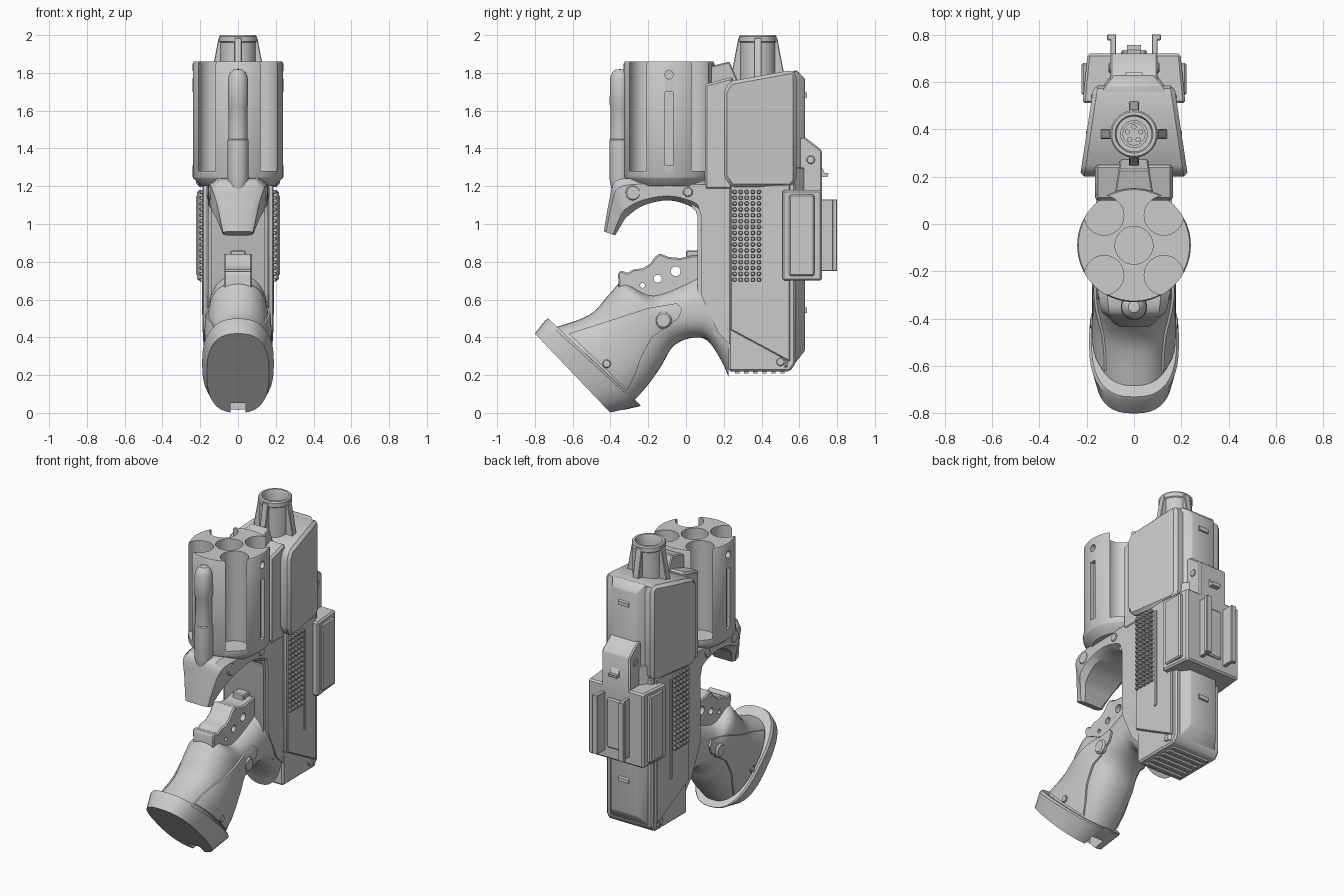
import bpy, bmesh, math
from math import cos, sin, pi


def finish(name, bm, bevel=0.0, seg=1):
    bmesh.ops.remove_doubles(bm, verts=bm.verts, dist=1e-5)
    bmesh.ops.recalc_face_normals(bm, faces=bm.faces)
    if bevel:
        es = [e for e in bm.edges if len(e.link_faces) == 2 and e.calc_face_angle() > 0.45]
        bmesh.ops.bevel(bm, geom=es, offset=bevel, segments=seg, affect='EDGES', clamp_overlap=True)
    me = bpy.data.meshes.new(name)
    bm.to_mesh(me)
    bm.free()
    ob = bpy.data.objects.new(name, me)
    bpy.context.collection.objects.link(ob)
    return ob


def skin(bm, rings, caps=True):
    rs = [[bm.verts.new(p) for p in r] for r in rings]
    n = len(rs[0])
    for a, b in zip(rs, rs[1:]):
        for i in range(n):
            bm.faces.new((a[i], a[(i + 1) % n], b[(i + 1) % n], b[i]))
    if caps:
        bm.faces.new(rs[0])
        bm.faces.new(rs[-1])


def prism(name, prof, w, bevel=0.0, x0=0.0, seg=1):
    """Side profile (y, z) extruded across x to half-width w (number or function of y, z)."""
    f = w if callable(w) else (lambda y, z: w)
    bm = bmesh.new()
    skin(bm, [[(x0 + s * f(y, z), y, z) for y, z in prof] for s in (-1, 1)])
    return finish(name, bm, bevel, seg)


def box(name, x, y, z, bevel=0.0):
    return prism(name, [(y[0], z[0]), (y[1], z[0]), (y[1], z[1]), (y[0], z[1])],
                 (x[1] - x[0]) / 2, bevel, (x[0] + x[1]) / 2)


def lathe(name, prof, x=0.0, y=0.0, n=48):
    bm = bmesh.new()
    skin(bm, [[(x + r * cos(2 * pi * i / n), y + r * sin(2 * pi * i / n), z) for i in range(n)]
              for r, z in prof], caps=False)
    bmesh.ops.dissolve_degenerate(bm, edges=bm.edges, dist=1e-6)
    return finish(name, bm)


def tube_cut(r, z0, z1, x, y):
    return lathe("cutter", [(0, z0), (r, z0), (r, z1), (0, z1)], x, y, 40)


def peg(name, x0, x1, y, z, r, n=24, bevel=0.0):
    """Round peg lying along x."""
    c = [(y + r * cos(2 * pi * i / n), z + r * sin(2 * pi * i / n)) for i in range(n)]
    return prism(name, c, abs(x1 - x0) / 2, bevel, (x0 + x1) / 2)


def oval(e, n=40):
    sg = lambda t: math.copysign(abs(t) ** (2 / e), t)
    return [(sg(cos(2 * pi * i / n)), sg(sin(2 * pi * i / n))) for i in range(n)]


def loft(name, secs, shape, steps=1, grow=0.0, bevel=0.0):
    """Sections (yP, zP, yQ, zQ, half-width), smoothly interpolated."""
    out = []
    for i in range(len(secs) - 1):
        p = [secs[max(0, min(len(secs) - 1, i + k))] for k in (-1, 0, 1, 2)]
        for s in range(steps):
            t = s / steps
            out.append([0.5 * (2 * b + (c - a) * t + (2 * a - 5 * b + 4 * c - d) * t * t
                               + (3 * b - a - 3 * c + d) * t ** 3) for a, b, c, d in zip(*p)])
    out.append(secs[-1])
    bm = bmesh.new()
    skin(bm, [[((w + grow) * u, (yp + yq) / 2 + v * (yp - yq) / 2, (zp + zq) / 2 + v * (zp - zq) / 2)
               for u, v in shape] for yp, zp, yq, zq, w in out])
    return finish(name, bm, bevel)


def boolean(ob, cutters, op='DIFFERENCE'):
    bpy.context.view_layer.objects.active = ob
    for c in cutters:
        m = ob.modifiers.new("cut", 'BOOLEAN')
        m.operation, m.object, m.solver = op, c, 'EXACT'
        bpy.ops.object.modifier_apply(modifier=m.name)
        bpy.data.objects.remove(c)
    return ob


# Fluted drum with side slots and pin holes
DY = -0.09
drum = lathe("drum", [(0, 1.20), (0.19, 1.20), (0.235, 1.24), (0.24, 1.25), (0.24, 1.85), (0.235, 1.86), (0, 1.86)], 0, DY, 64)
cuts = [tube_cut(0.083, 1.28, 1.95, sx * 0.126, DY + sy * 0.126) for sx in (-1, 1) for sy in (-1, 1)]
cuts.append(tube_cut(0.08, 1.5, 1.95, 0, DY))
for s in (-1, 1):
    cuts.append(box("cutter", (s * 0.24 - 0.025, s * 0.24 + 0.025), (DY - 0.02, DY + 0.02), (1.31, 1.70)))
    cuts.append(peg("cutter", s * 0.21, s * 0.27, DY, 1.79, 0.022))
boolean(drum, cuts)

# Ejector rod in front of the drum
lathe("front_rod", [(0, 1.07), (0.035, 1.13), (0.055, 1.24), (0.056, 1.445), (0.05, 1.45), (0.05, 1.62), (0.054, 1.63),
                    (0.053, 1.77), (0.042, 1.80), (0.024, 1.817), (0, 1.82)], 0, -0.35, 32)

# Curved front hook under the drum
cham = [(-0.75, -1), (0.75, -1), (1, -0.6), (1, 0.6), (0.75, 1), (-0.75, 1), (-1, 0.6), (-1, -0.6)]
loft("front_hook", [(0.12, 1.24, 0.12, 1.02, 0.16), (0.04, 1.24, 0.03, 1.09, 0.16), (-0.09, 1.24, -0.09, 1.125, 0.16),
                    (-0.24, 1.24, -0.22, 1.10, 0.155), (-0.37, 1.23, -0.31, 1.04, 0.14),
                    (-0.405, 1.13, -0.345, 0.99, 0.11), (-0.435, 0.96, -0.375, 0.94, 0.08)], cham, 4)
for s in (-1, 1):
    peg("hook_pin", s * 0.10, s * 0.155, -0.28, 1.165, 0.04, bevel=0.006)
    peg("frame_pin", s * 0.12, s * 0.168, 0.01, 1.17, 0.026, bevel=0.005)

# Central frame, spine behind the drum and top strap
prism("frame", [(0.06, 0.62), (0.06, 1.04), (0.045, 1.09), (0.0, 1.12), (0.0, 1.23), (0.26, 1.23), (0.26, 0.30), (0.15, 0.42)],
      0.16, 0.02, seg=2)
prism("drum_spine", [(0.10, 1.18), (0.25, 1.18), (0.25, 1.78), (0.10, 1.74)], 0.165, 0.012)
prism("top_strap", [(0.10, 1.70), (0.30, 1.70), (0.23, 1.86), (0.11, 1.83)], lambda y, z: 0.085 - 0.15 * (y - 0.1), 0.006)

# Grip, grip panels and base cap
grip = [(-0.70, 0.45, -0.28, 0.06, 0.165), (-0.51, 0.52, -0.20, 0.15, 0.165), (-0.40, 0.635, -0.13, 0.25, 0.165),
        (-0.33, 0.69, -0.07, 0.35, 0.155), (-0.18, 0.63, 0.02, 0.395, 0.145), (0.03, 0.71, 0.11, 0.385, 0.15),
        (0.16, 0.80, 0.185, 0.28, 0.16), (0.235, 0.85, 0.225, 0.19, 0.165)]
loft("grip", grip, oval(2.4), 6)
panel = loft("grip_panels", grip[:6], oval(2.4), 6, grow=0.012)
boolean(panel, [prism("cutter", [(-0.62, 0.42), (-0.40, 0.49), (-0.20, 0.555), (-0.05, 0.58), (-0.02, 0.55), (-0.04, 0.50),
                                 (-0.18, 0.40), (-0.24, 0.29), (-0.27, 0.20), (-0.31, 0.12)], 0.4)], 'INTERSECT')
cap = loft("grip_cap", [(-0.73, 0.50, -0.24, 0.04, 0.18), (-0.745, 0.49, -0.245, 0.035, 0.19),
                        (-0.80, 0.42, -0.40, 0.0, 0.165)], oval(2.6), 1)
boolean(cap, [box("cutter", (-0.04, 0.04), (-0.45, -0.33), (-0.05, 0.10))])
for s in (-1, 1):
    peg("grip_button", s * 0.10, s * 0.168, -0.12, 0.49, 0.045, bevel=0.01)
    peg("cap_screw", s * 0.12, s * 0.185, -0.42, 0.26, 0.022, bevel=0.004)

# Scalloped trigger with lightening holes
trig = prism("trigger", [(0.10, 0.83), (0.04, 0.835), (-0.03, 0.82), (-0.09, 0.825), (-0.14, 0.845), (-0.165, 0.825),
                         (-0.19, 0.79), (-0.23, 0.765), (-0.28, 0.76), (-0.31, 0.74), (-0.345, 0.755), (-0.36, 0.74),
                         (-0.355, 0.63), (-0.2, 0.57), (0.10, 0.65)], 0.075, 0.008)
boolean(trig, [peg("cutter", -0.2, 0.2, y, z, r) for y, z, r in
               ((-0.055, 0.75, 0.026), (-0.15, 0.71, 0.021), (-0.23, 0.675, 0.013))])
box("trigger_face", (-0.04, 0.04), (0.0, 0.10), (0.80, 0.86), 0.006)

# Lower body: core, side plates above the diagonal, chamfered rear housing
prism("body_core", [(0.225, 0.22), (0.55, 0.22), (0.58, 0.26), (0.58, 1.22), (0.225, 1.22)], 0.165, 0.01)
prism("body_side_plates", [(0.235, 0.44), (0.55, 0.27), (0.55, 1.21), (0.235, 1.21)],
      lambda y, z: 0.188 - 0.03 * (y - 0.23), 0.006)
prism("rear_housing", [(0.52, 0.24), (0.56, 0.24), (0.63, 0.33), (0.63, 1.30), (0.52, 1.30)],
      lambda y, z: 0.178 - 0.75 * (y - 0.52), 0.005)
for i in range(6):
    y = 0.26 + i * 0.048
    box("bottom_rib", (-0.13, 0.13), (y, y + 0.022), (0.208, 0.23))
for s in (-1, 1):
    peg("body_screw", s * 0.14, s * 0.175, 0.50, 0.27, 0.022, bevel=0.004)
    x = sorted((s * 0.17, s * 0.19))
    box("side_seam_strip", x, (0.41, 0.425), (0.52, 1.16))
    # Grid of raised gripping nubs
    for c in range(5):
        for r in range(16):
            y, z = 0.247 + c * 0.032, 0.695 + r * 0.031
            box("texture_nub", sorted((s * 0.17, s * 0.203)), (y, y + 0.021), (z, z + 0.02), 0.004)

# Upper shroud, tapering to the rear, with its rear spine
prism("upper_shroud", [(0.20, 1.25), (0.24, 1.195), (0.56, 1.195), (0.585, 1.23), (0.585, 1.79), (0.56, 1.815),
                       (0.23, 1.755), (0.20, 1.70)], lambda y, z: 0.228 - 0.15 * (y - 0.2), 0.028)
prism("rear_spine", [(0.54, 1.2), (0.63, 1.2), (0.63, 1.77), (0.585, 1.815), (0.54, 1.80)],
      lambda y, z: 0.15 - 0.75 * (y - 0.54), 0.005)
for z in (0.52, 1.66):
    prism("spine_lug", [(0.60, z), (0.64, z + 0.01), (0.64, z + 0.035), (0.60, z + 0.06)], 0.035)

# Hollow muzzle with four fins and an inner face
BY = 0.38
lathe("barrel", [(0, 1.65), (0.095, 1.65), (0.095, 1.96), (0.10, 1.965), (0.10, 1.992), (0.094, 2.0), (0.08, 2.0),
                 (0.074, 1.985), (0.074, 1.90), (0, 1.90)], 0, BY)
lathe("muzzle_ring", [(0.058, 1.89), (0.058, 1.925), (0.046, 1.925), (0.046, 1.89)], 0, BY, 32)
for i in range(4):
    fin = prism("barrel_fin", [(0.08, 1.70), (0.145, 1.70), (0.138, 1.80), (0.103, 1.985), (0.08, 1.985)], 0.021, 0.004)
    fin.location, fin.rotation_euler = (0, BY, 0), (0, 0, i * pi / 2)
for i in range(5):
    a = 2 * pi * i / 5 + pi / 2
    lathe("muzzle_stud", [(0, 1.915), (0.011, 1.915), (0.011, 1.89)], 0.03 * cos(a), BY + 0.03 * sin(a), 10)

# Rear accessory mount: sloped bracket, block, steps, hooked rails and latch
prism("rail_bracket", [(0.56, 1.10), (0.72, 1.10), (0.72, 1.39), (0.63, 1.46), (0.56, 1.46)], 0.10, 0.008)
prism("rail_block", [(0.51, 0.70), (0.72, 0.70), (0.72, 1.18), (0.51, 1.18)],
      lambda y, z: 0.217 - 0.10 * (y - 0.51), 0.01)
box("rail_block_collar", (-0.222, 0.222), (0.545, 0.68), (0.725, 1.155), 0.008)
box("rail_pad", (-0.055, 0.055), (0.70, 0.735), (0.78, 1.10), 0.008)
prism("rail_latch", [(0.70, 1.30), (0.72, 1.30), (0.735, 1.27), (0.755, 1.27), (0.75, 1.25), (0.70, 1.25)], 0.03)
for s in (-1, 1):
    box("rail", sorted((s * 0.075, s * 0.10)), (0.70, 0.80), (0.75, 1.13), 0.003)
    box("rail_hook", sorted((s * 0.085, s * 0.113)), (0.775, 0.80), (0.75, 1.13), 0.003)
    peg("bracket_screw", s * 0.08, s * 0.107, 0.66, 1.34, 0.022, bevel=0.004)

# Smooth shading with sharp edges kept
bpy.ops.object.select_all(action='DESELECT')
for ob in bpy.context.scene.objects:
    ob.select_set(True)
    bpy.context.view_layer.objects.active = ob
bpy.ops.object.shade_smooth_by_angle(angle=math.radians(32))
